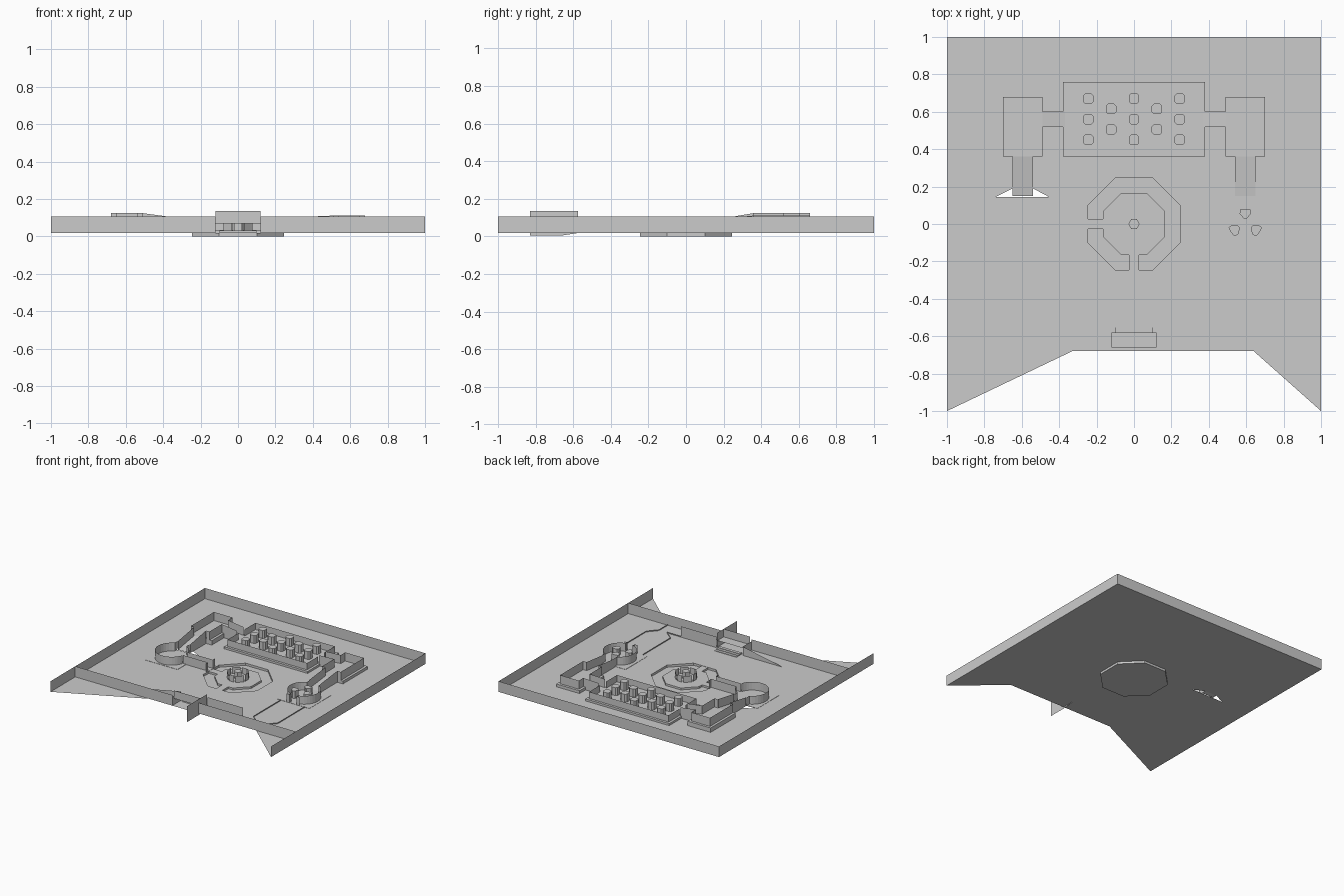
import bpy, bmesh
from math import pi, sin, cos, radians

if "Cube" in bpy.data.objects:
    bpy.data.objects.remove(bpy.data.objects["Cube"])

G = 0.018      # ground level
H = 0.07       # inner wall height


def make(name, verts, faces):
    me = bpy.data.meshes.new(name)
    me.from_pydata(verts, [], faces)
    ob = bpy.data.objects.new(name, me)
    bpy.context.collection.objects.link(ob)
    return ob


def wall(name, pts, z0, z1, closed=False):
    """Thin upright sheet along a path; heights may be one value or one per point."""
    n = len(pts)
    lo = z0 if isinstance(z0, list) else [z0] * n
    hi = z1 if isinstance(z1, list) else [z1] * n
    verts = [(p[0], p[1], z) for p, z in zip(pts, lo)] + [(p[0], p[1], z) for p, z in zip(pts, hi)]
    m = n if closed else n - 1
    return make(name, verts, [(i, (i + 1) % n, n + (i + 1) % n, n + i) for i in range(m)])


def plate(name, loops, z):
    """Flat sheet; loops after the first are holes."""
    bm = bmesh.new()
    for loop in loops:
        vs = [bm.verts.new((x, y, z)) for x, y in loop]
        for a, b in zip(vs, vs[1:] + vs[:1]):
            bm.edges.new((a, b))
    bmesh.ops.triangle_fill(bm, edges=bm.edges[:], use_beauty=True, normal=(0, 0, 1))
    me = bpy.data.meshes.new(name)
    bm.to_mesh(me)
    bm.free()
    ob = bpy.data.objects.new(name, me)
    bpy.context.collection.objects.link(ob)
    return ob


def block(name, pts, z0, z1):
    """Raised outline with a flat top and open bottom."""
    n = len(pts)
    ob = wall(name, pts, z0, z1, True)
    verts = [tuple(v.co) for v in ob.data.vertices]
    faces = [tuple(p.vertices) for p in ob.data.polygons] + [tuple(range(n, 2 * n))]
    ob.data.clear_geometry()
    ob.data.from_pydata(verts, [], faces)
    return ob


def rect(x0, y0, x1, y1):
    return [(x0, y0), (x1, y0), (x1, y1), (x0, y1)]


def ring(cx, cy, r, n, a0=0, a1=360, full=True):
    k = n if full else n + 1
    return [(cx + r * cos(radians(a0 + (a1 - a0) * i / n)),
             cy + r * sin(radians(a0 + (a1 - a0) * i / n))) for i in range(k)]


def octagon(apothem):
    return ring(0, 0, apothem / cos(pi / 8), 8, 22.5, 382.5)


def ramp(name, a, b, w, za, zb):
    """Sloped walkway with a wall along each side."""
    dx, dy = (0, w) if a[1] == b[1] else (w, 0)
    l = [(a[0] - dx, a[1] - dy), (b[0] - dx, b[1] - dy)]
    r = [(a[0] + dx, a[1] + dy), (b[0] + dx, b[1] + dy)]
    make(name + "_floor", [(*l[0], za), (*l[1], zb), (*r[1], zb), (*r[0], za)], [(0, 1, 2, 3)])
    for s, p in (("a", l), ("b", r)):
        wall(name + "_wall_" + s, p, [min(za, G), G], [za + H, zb + H])


# Ground sheet with holes for the arena pit and beside the west ramp
ground = [(-1, 1), (-1, -1), (-.33, -.68), (.64, -.68), (1, -1), (1, 1)]
gap = [(-.74, .145), (-.455, .145), (-.54, .19), (-.65, .19)]
plate("ground", [ground, octagon(.245), gap], G)

# Perimeter walls
wall("outer_wall", [(-1, -1), (-1, 1), (1, 1), (1, -1)], G, .105)
for s in (-1, 1):
    wall("front_wall", [(s * .12, -.68), (s, -.68)], G, .105)

# Sunken octagonal arena: moat, raised middle and two bridges
wall("pit_wall", octagon(.245), 0, G, True)
plate("pit_floor", [octagon(.245)], 0)
block("arena_middle", octagon(.165), 0, G - .002)
block("south_bridge", rect(-.028, -.245, .028, -.165), 0, G - .002)
block("west_bridge", rect(-.245, -.028, -.165, .028), 0, G - .002)

# Central ring of broken octagon walls with a core
core = ring(0, 0, .085, 8, 22.5, 382.5)
for i in range(8):
    (ax, ay), (bx, by) = core[i], core[(i + 1) % 8]
    t = .18 if i % 2 else .0
    wall("core_screen", [(ax + (bx - ax) * t, ay + (by - ay) * t),
                         (bx - (bx - ax) * t, by - (by - ay) * t)], G, .07)
block("core_column", ring(0, 0, .03, 6), G, .075)

# Pillared hall on a plinth
HZ = .035
block("hall_plinth", rect(-.38, .36, .38, .76), G, HZ)
for s in (-1, 1):
    wall("hall_wall", [(0, .38), (s * .36, .38), (s * .36, .52)], HZ, .09)
    wall("hall_wall", [(s * .36, .60), (s * .36, .74), (0, .74)], HZ, .09)


def pillar(x, y):
    h, c = .028, .012
    pts = [(x - h + c, y - h), (x + h - c, y - h), (x + h, y - h + c), (x + h, y + h - c),
           (x + h - c, y + h), (x - h + c, y + h), (x - h, y + h - c), (x - h, y - h + c)]
    block("hall_pillar", pts, HZ, .1)


for x in (-.245, 0, .245):
    for y in (.67, .56, .45):
        pillar(x, y)
for x in (-.122, .122):
    for y in (.615, .505):
        pillar(x, y)

# Corner rooms, ramps and round towers, mirrored left and right
for s, side, RZ in ((-1, "west", .054), (1, "east", .041)):
    def m(pts):
        return [(s * x, y) for x, y in pts]
    block(side + "_room_plinth", m(rect(.49, .36, .70, .68)), G, RZ)
    wall(side + "_room_wall", m([(.65, .36), (.68, .36), (.68, .66), (.51, .66), (.51, .60)]), RZ, RZ + H)
    wall(side + "_room_corner", m([(.51, .52), (.51, .36), (.54, .36)]), RZ, RZ + H)
    ramp(side + "_hall_ramp", (s * .37, .56), (s * .51, .56), .042, HZ, RZ)
    ramp(side + "_tower_ramp", (s * .595, .15), (s * .595, .36), .054, G, RZ)

    # Tower floor slab and round wall with openings
    cx = s * .6
    block(side + "_tower_slab", m(rect(.45, -.14, .745, .14)), G, G + .002)
    arcs = ((115, 345), (15, 65)) if s < 0 else ((115, 255), (285, 425))
    for a0, a1 in arcs:
        n = max(4, int((a1 - a0) / 10))
        wall(side + "_tower_wall", ring(cx, 0, .125, n, a0, a1, False), G, G + H)
    for d in (-1, 1):
        wall(side + "_tower_link", [(cx + d * .053, .113), (cx + d * .054, .15)], G, G + H)

# Corridor from west tower to arena
for d in (-1, 1):
    wall("arena_corridor_wall", [(-.48, d * .03), (-.25, d * .03), (-.25, d * .06)], G, G + H)
    # South exit of the east tower
    wall("east_exit_wall", [(.597 + d * .032, -.12), (.597 + d * .032, -.14), (.597 + d * .06, -.14)], G, G + H)

# Three leaf-shaped pillars in the east tower
for x, y, a in ((.595, .055, 90), (.54, -.03, 215), (.65, -.03, 325)):
    c, t = cos(radians(a)), sin(radians(a))
    prof = [(.022, -.028), (.026, 0), (.022, .028), (0, .03), (-.026, .008), (-.026, -.008), (0, -.03)]
    block("tower_pillar", [(x + u * c - v * t, y + u * t + v * c) for u, v in prof], G, .08)

# Low kerbs of the south-east path
wall("path_kerb", [(.49, -.14), (.49, -.5), (.57, -.565), (.44, -.565)], G, G + .008)
wall("path_kerb", [(.705, -.14), (.705, -.49), (.64, -.565), (.64, -.68)], G, G + .008)

# Front gate: inner walls, panels, lintel and steps
wall("gate_wall_east", [(.12, -.565), (.44, -.565)], G, .107)
wall("gate_wall_west", [(-.12, -.565), (-.47, -.565)], G, [.09, G + .004])
wall("gate_panel", [(-.12, -.66), (.12, -.66)], .07, .135)
plate("gate_lintel", [rect(-.12, -.66, .12, -.58)], .07)
wall("gate_side_panel", [(.12, -.83), (.12, -.66), (.12, -.575)], [.005, .005, G], .135)
wall("gate_side_wall", [(-.12, -.68), (-.12, -.565)], G, .09)
for i in range(3):
    block("gate_step", rect(-.1, -.58, .1, -.51 - .02 * (i - 0)), G, G + .004 * (i + 1)) if i == 0 else \
        block("gate_step", rect(-.1, -.58, .1, -.51 - .022 * i), G, G + .004 * (i + 1))
